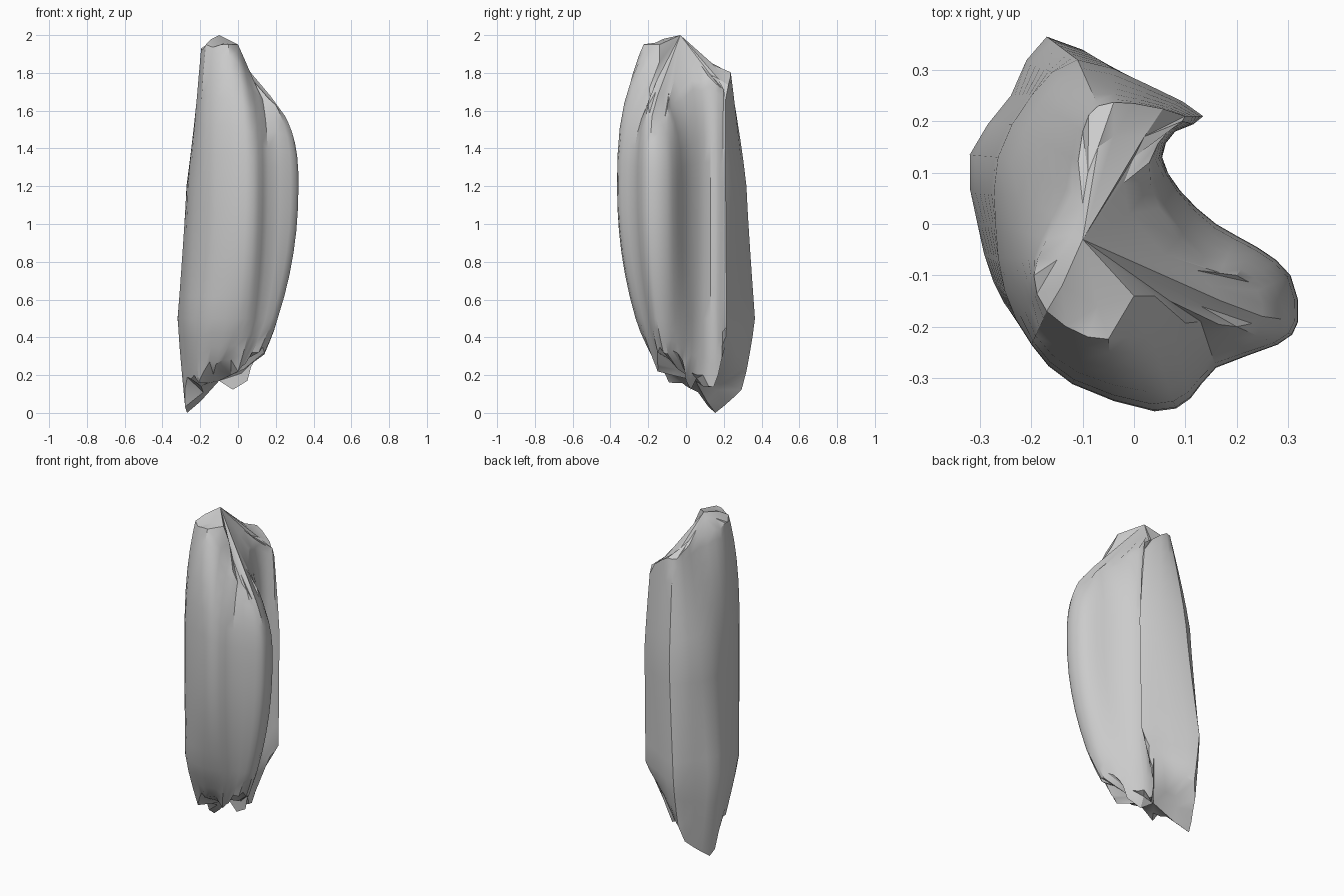
import bpy, bmesh, math, random
from mathutils import Vector

random.seed(4)
cube = bpy.data.objects.get("Cube")
if cube:
    bpy.data.objects.remove(cube)

# Outline of the slab at its widest, counter-clockwise from the lobe tip
WAIST_Z = 1.2
WAIST = [(.32, -.19), (.305, -.10), (.24, -.045), (.16, 0), (.09, .065),
         (.055, .13), (.08, .18), (.135, .21), (.03, .27), (-.11, .32),
         (-.20, .25), (-.265, .13), (-.27, 0), (-.252, -.13), (-.20, -.235),
         (-.12, -.312), (.04, -.365), (.11, -.34), (.16, -.28), (.28, -.235)]
# Outline near the foot, where the left wall flares and the front tucks in
HEEL_Z = 0.5
HEEL = [(.21, -.155), (.20, -.09), (.15, -.03), (.11, .01), (.06, .06),
        (.03, .13), (.06, .18), (.125, .215), (-.02, .29), (-.17, .365),
        (-.24, .25), (-.32, .135), (-.305, 0), (-.275, -.11), (-.225, -.19),
        (-.135, -.25), (0, -.267), (.07, -.245), (.11, -.21), (.18, -.185)]
# Broken upper rim
TOP = [(.25, -.18, 1.57), (.24, -.13, 1.55), (.20, -.10, 1.61), (.13, -.08, 1.68),
       (.05, .03, 1.76), (.03, .12, 1.78), (.07, .185, 1.72), (.10, .21, 1.66),
       (0, .235, 1.78), (-.07, .23, 1.80), (-.10, .18, 1.83), (-.12, .06, 1.88),
       (-.17, -.03, 1.91), (-.195, -.10, 1.93), (-.17, -.17, 1.95), (-.09, -.22, 1.95),
       (-.01, -.22, 1.91), (.07, -.20, 1.75), (.13, -.19, 1.66), (.20, -.20, 1.63)]
# Splintered ridge inside the upper rim
CREST = [(.17, -.15, 1.68), (.15, -.12, 1.68), (.12, -.09, 1.70), (.06, -.06, 1.77),
         (-.01, .02, 1.84), (-.02, .08, 1.84), (0, .13, 1.79), (.02, .17, 1.77),
         (-.04, .17, 1.81), (-.07, .15, 1.84), (-.09, .10, 1.87), (-.10, .04, 1.92),
         (-.12, -.02, 1.97), (-.15, -.07, 1.96), (-.14, -.12, 1.98), (-.07, -.16, 1.96),
         (0, -.14, 1.95), (.04, -.14, 1.86), (.07, -.15, 1.77), (.13, -.16, 1.70)]
# Splintered lower rim
BOTTOM = [(.14, -.12, .32), (.13, -.07, .33), (.09, -.02, .28), (.05, 0, .17),
          (.02, .06, .20), (-.01, .12, .14), (0, .17, .20), (.03, .21, .36),
          (-.08, .26, .26), (-.17, .32, .22), (-.22, .25, .08), (-.27, .155, 0),
          (-.28, .08, .13), (-.25, -.03, .18), (-.21, -.09, .16), (-.15, -.14, .27),
          (-.08, -.17, .28), (0, -.15, .22), (.04, -.15, .26), (.11, -.15, .32)]
STEPS = 6


def smooth_loop(points, jitter=0.0):
    """Double the points of a closed loop along a rounded curve."""
    pts = [Vector(p) for p in points]
    n = len(pts)
    out = []
    for i in range(n):
        a, b, c, d = (pts[(i + k) % n] for k in (-1, 0, 1, 2))
        half = (b + c) * 0.5625 - (a + d) * 0.0625
        if jitter:
            half.z = (b.z + c.z) / 2 + random.uniform(-jitter, jitter)
        out += [b, half]
    return out


waist = smooth_loop(WAIST)
heel = smooth_loop(HEEL)
top = smooth_loop(TOP, 0.025)
bottom = smooth_loop(BOTTOM, 0.04)
count = len(waist)


def column(i):
    """Points from the lower rim to the upper rim along one line of the shell."""
    w, h, t, b = waist[i], heel[i], top[i], bottom[i]
    # The back and left walls run straight; the front wall is bowed
    straight = 14 <= i <= 27
    pts = []
    for k in range(3, 0, -1):
        u = k / 3
        p = h.lerp(b.xy, u ** 1.2)
        pts.append((p.x, p.y, HEEL_Z + (b.z - HEEL_Z) * u))
    for k in range(STEPS, 0, -1):
        u = k / STEPS
        p = w.lerp(h, u ** (1.15 if straight else 2.1))
        pts.append((p.x, p.y, WAIST_Z + (HEEL_Z - WAIST_Z) * u))
    for k in range(STEPS + 1):
        u = 1 - (1 - k / STEPS) ** 1.4
        p = w.lerp(t.xy, u ** (1.15 if straight else 2.8))
        pts.append((p.x, p.y, WAIST_Z + (t.z - WAIST_Z) * u))
    return pts


# Shell walls
bm = bmesh.new()
cols = [[bm.verts.new(p) for p in column(i)] for i in range(count)]
for i in range(count):
    a, b = cols[i], cols[(i + 1) % count]
    for j in range(len(a) - 1):
        bm.faces.new((a[j], b[j], b[j + 1], a[j + 1]))


def broken_end(row, points, hub, flip):
    """Close one end: outer rim to a rough inner ring, then to a hub."""
    hub_vert = bm.verts.new(hub)
    ring = [bm.verts.new(p) for p in points]
    n = len(ring)
    for k in range(n):
        o0, o1, o2 = (cols[(2 * k + m) % count][row] for m in range(3))
        r0, r1 = ring[k], ring[(k + 1) % n]
        for f in ((o0, o1, r0), (o1, r1, r0), (o1, o2, r1), (r0, r1, hub_vert)):
            bm.faces.new(f[::-1] if flip else f).smooth = False


# Upper end
broken_end(-1, CREST, (-.10, -.03, 2.0), False)

# Lower end
foot = Vector((-.10, .05, .17))
foot_ring = [Vector(p).lerp(foot, random.uniform(0.35, 0.55))
             + Vector((0, 0, random.uniform(-.05, .02))) for p in BOTTOM]
broken_end(0, foot_ring, foot, True)
bmesh.ops.recalc_face_normals(bm, faces=bm.faces[:])

mesh = bpy.data.meshes.new("bark_slab")
bm.to_mesh(mesh)
bm.free()
slab = bpy.data.objects.new("bark_slab", mesh)
bpy.context.collection.objects.link(slab)

# Plain grey surface
grey = bpy.data.materials.new("stone_grey")
grey.use_nodes = True
colour = (0.6, 0.6, 0.6, 1)
grey.diffuse_color = colour
grey.node_tree.nodes["Principled BSDF"].inputs["Base Color"].default_value = colour
mesh.materials.append(grey)

bpy.ops.object.select_all(action='DESELECT')
slab.select_set(True)
bpy.context.view_layer.objects.active = slab
bpy.ops.object.shade_smooth_by_angle(angle=math.radians(32))
